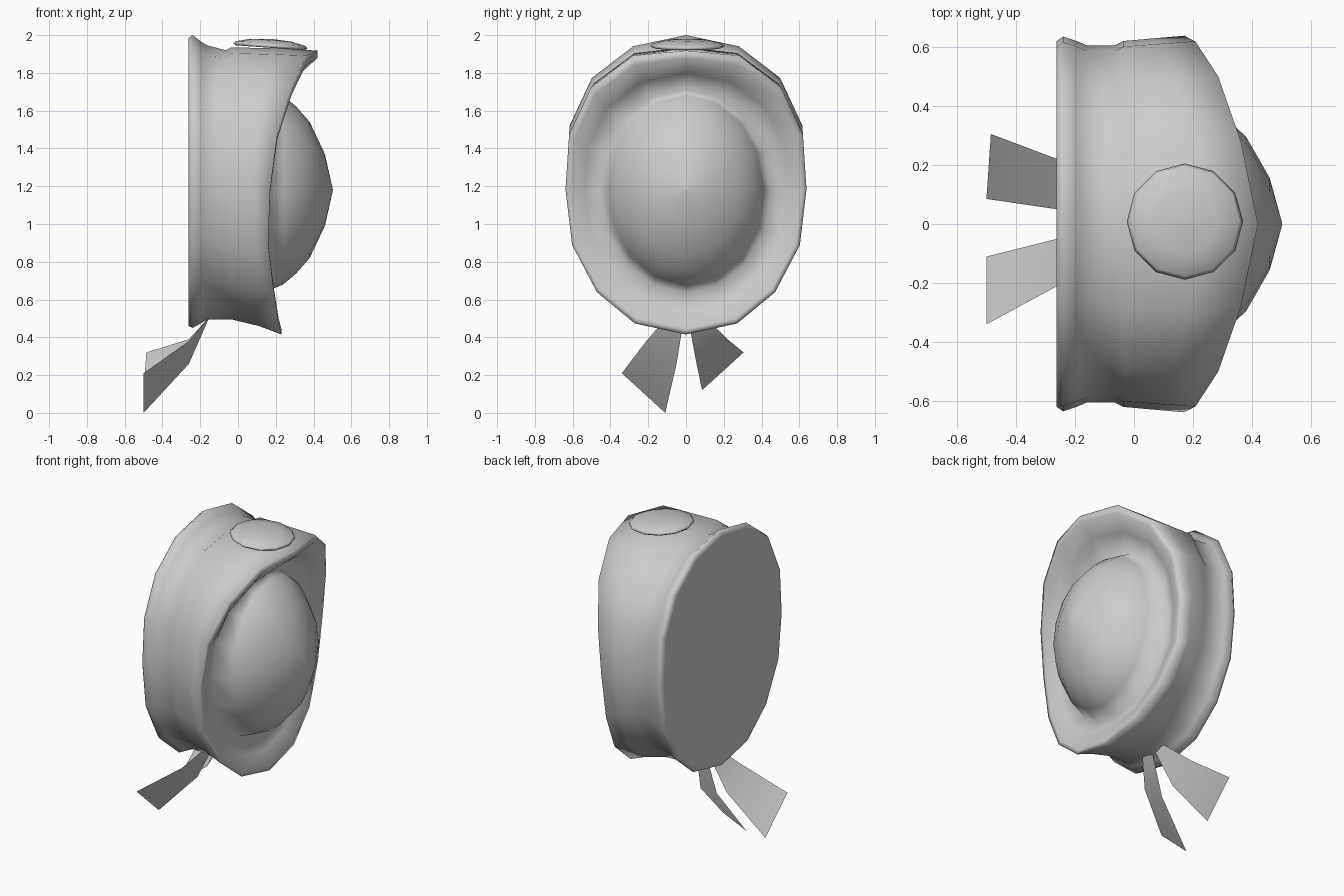
import bpy
import math

cube = bpy.data.objects.get("Cube")
if cube:
    bpy.data.objects.remove(cube, do_unlink=True)

SIDES = 16
grey = bpy.data.materials.new("plain_grey")
grey.use_nodes = True
grey.diffuse_color = (0.6, 0.6, 0.6, 1)
grey.node_tree.nodes["Principled BSDF"].inputs["Base Color"].default_value = grey.diffuse_color


def make(name, verts, faces):
    mesh = bpy.data.meshes.new(name)
    mesh.from_pydata(verts, [], faces)
    mesh.materials.append(grey)
    mesh.shade_smooth()
    ob = bpy.data.objects.new(name, mesh)
    bpy.context.collection.objects.link(ob)
    return ob


def loft(name, rings):
    """Skin a list of equal-length point rings and close both ends."""
    n = len(rings[0])
    verts = [p for ring in rings for p in ring]
    faces = [tuple(reversed(range(n))), tuple(range(len(verts) - n, len(verts)))]
    for r in range(len(rings) - 1):
        for i in range(n):
            j = (i + 1) % n
            faces.append((r * n + i, r * n + j, r * n + n + j, r * n + n + i))
    return make(name, verts, faces)


# Relative half widths from bottom to top: hood fuller above, dome a plain ellipse
FULL = [0, 0.425, 0.74, 0.945, 1, 0.97, 0.785, 0.44, 0]
ROUND = [math.sin(math.pi * k / 8) for k in range(9)]


def oval(half_y, low, high, x, widths=FULL, top=2):
    """Upright oval ring flattened at height top; x is a number or a bottom-to-top list."""
    ring = []
    for i in range(SIDES):
        k = min(i, SIDES - i)
        px = x[k] if isinstance(x, list) else x
        y = widths[k] * half_y * (1 if i < SIDES / 2 else -1)
        z = (low + high) / 2 - math.cos(math.pi * k / 8) * (high - low) / 2
        ring.append((px, y, min(z, top)))
    return ring


# Hood: flat back, flange, groove, band, swept front lip and inner bowl
lip = [0.23, 0.215, 0.19, 0.16, 0.17, 0.208, 0.285, 0.362, 0.42]


def blend(t, base):
    return [base + (x - base) * t for x in lip]


hood = [
    oval(0.59, 0.49, 1.955, -0.262),
    oval(0.62, 0.46, 1.985, -0.262),
    oval(0.635, 0.45, 2.0, -0.24),
    oval(0.62, 0.475, 1.965, -0.195),
    oval(0.605, 0.495, 1.945, -0.16),
    oval(0.605, 0.495, 1.935, -0.065, top=1.92),
    oval(0.62, 0.495, 1.96, -0.035, top=1.935),
    oval(0.63, 0.46, 1.955, blend(0.55, -0.035), top=1.93),
    oval(0.638, 0.415, 1.95, lip, top=1.918),
    oval(0.612, 0.445, 1.9, lip, top=1.878),
    oval(0.535, 0.535, 1.8, blend(0.72, 0.075)),
    oval(0.45, 0.635, 1.71, blend(0.35, 0.08), ROUND),
]

# Face dome rising out of the bowl
profile = [(0.5, 0.24), (0.44, 0.31), (0.36, 0.38), (0.19, 0.46), (0.004, 0.502)]
dome = [oval(r * 0.82, 1.18 - r, 1.18 + r, x, ROUND) for r, x in profile]
loft("hood_and_face", hood + dome)

# Button on top, tilted slightly forward
rings = []
for r, z in [(0.185, -0.01), (0.197, 0), (0.185, 0.012), (0.11, 0.03), (0.004, 0.037)]:
    rings.append([(r * math.cos(k * math.pi / 6), r * math.sin(k * math.pi / 6), z) for k in range(12)])
button = loft("top_button", rings)
button.location = (0.172, 0.008, 1.943)
button.rotation_euler = (0, math.radians(4), 0)

# Two ribbon tails: inner and outer edge of each
tails = {
    "left_ribbon": [(-0.15, 0.01, 0.51), (-0.15, 0.1, 0.51), (-0.26, 0.05, 0.29),
                    (-0.26, 0.22, 0.39), (-0.5, 0.085, 0.12), (-0.485, 0.305, 0.32)],
    "right_ribbon": [(-0.15, -0.01, 0.51), (-0.15, -0.1, 0.51), (-0.26, -0.05, 0.26),
                     (-0.26, -0.21, 0.38), (-0.5, -0.11, 0), (-0.5, -0.34, 0.21)],
}
for name, pts in tails.items():
    make(name, pts, [(0, 1, 3, 2), (2, 3, 5, 4)])
